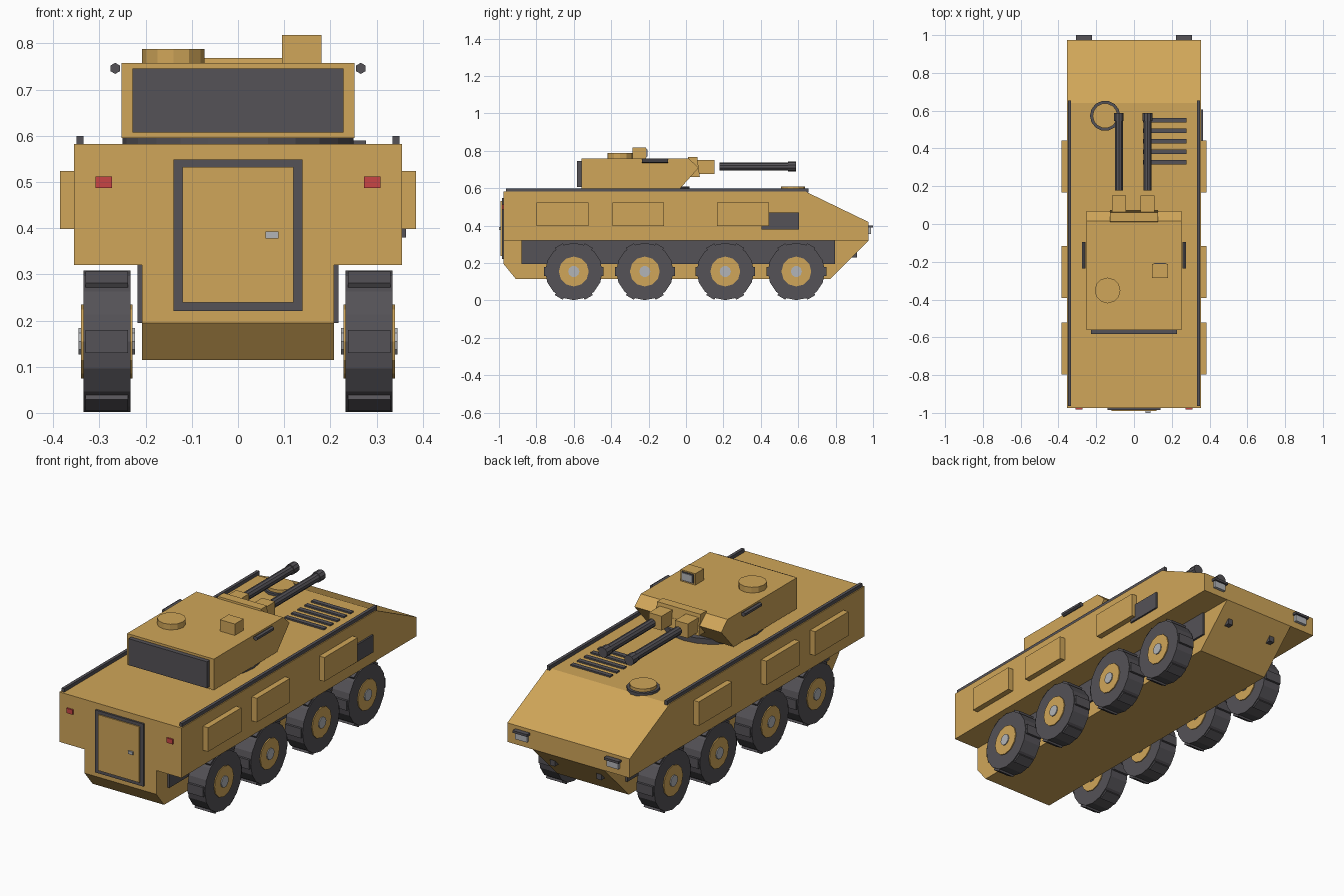
import bpy, math
from mathutils import Matrix

cube = bpy.data.objects.get("Cube")
if cube:
    bpy.data.objects.remove(cube, do_unlink=True)


def material(name, r, g, b):
    m = bpy.data.materials.new(name)
    m.use_nodes = True
    m.diffuse_color = (r, g, b, 1)
    bsdf = next(n for n in m.node_tree.nodes if n.type == 'BSDF_PRINCIPLED')
    bsdf.inputs["Base Color"].default_value = (r, g, b, 1)
    bsdf.inputs["Roughness"].default_value = 0.8
    return m


SAND = material("sand paint", 0.63, 0.38, 0.10)
DARK = material("dark grey", 0.09, 0.085, 0.095)
SILVER = material("light grey", 0.45, 0.46, 0.48)
RED = material("red lamp", 0.58, 0.06, 0.06)


def make(name, verts, faces, mat):
    mesh = bpy.data.meshes.new(name)
    mesh.from_pydata(verts, [], faces)
    mesh.materials.append(mat)
    ob = bpy.data.objects.new(name, mesh)
    bpy.context.collection.objects.link(ob)
    return ob


def extrude(name, profile, x0, x1, mat):
    """Prism along x from a clockwise (y, z) profile."""
    n = len(profile)
    verts = [(x, y, z) for x in (x0, x1) for y, z in profile]
    faces = [tuple(range(n)), tuple(reversed(range(n, 2 * n)))]
    faces += [(i, i + n, (i + 1) % n + n, (i + 1) % n) for i in range(n)]
    return make(name, verts, faces, mat)


def box(name, x, y, z, mat):
    """Box from (min, max) pairs."""
    return extrude(name, [(y[0], z[0]), (y[0], z[1]), (y[1], z[1]), (y[1], z[0])],
                   x[0], x[1], mat)


def cylinder(name, axis, a0, a1, u, v, r, sides, mat):
    """Cylinder along an axis; u, v are the centre on the other two axes."""
    ring = [(u + r * math.cos(2 * math.pi * i / sides),
             v + r * math.sin(2 * math.pi * i / sides)) for i in range(sides)]
    if axis == 'x':
        return extrude(name, ring[::-1], a0, a1, mat)
    ob = extrude(name, ring[::-1], a0, a1, mat)
    if axis == 'z':   # (a, x, y) -> (x, y, a)
        ob.data.transform(Matrix(((0, 1, 0, 0), (0, 0, 1, 0), (1, 0, 0, 0), (0, 0, 0, 1))))
    else:             # (a, z, x) -> (x, a, z)
        ob.data.transform(Matrix(((0, 0, 1, 0), (1, 0, 0, 0), (0, 1, 0, 0), (0, 0, 0, 1))))
    return ob


def pair(c, half):
    return (c - half, c + half)


# Hull
extrude("upper_hull", [(-0.975, 0.32), (-0.975, 0.582), (0.64, 0.582),
                       (0.975, 0.42), (0.975, 0.32)], -0.355, 0.355, SAND)
extrude("lower_hull", [(-0.975, 0.195), (-0.975, 0.33), (0.965, 0.33), (0.975, 0.32),
                       (0.77, 0.115), (-0.91, 0.115)], -0.208, 0.208, SAND)
box("wheel_well_panels", (-0.218, 0.218), (-0.88, 0.797), (0.195, 0.322), DARK)

# Wheels with six tread lugs each
for side, s in (("right", -1), ("left", 1)):
    cx = 0.284 * s
    for n, y in enumerate((-0.6, -0.22, 0.21, 0.59)):
        tag = f"{side}_{n + 1}"
        cylinder(f"tyre_{tag}", 'x', *pair(cx, 0.051), y, 0.155, 0.153, 16, DARK)
        cylinder(f"rim_{tag}", 'x', *pair(cx, 0.056), y, 0.155, 0.08, 12, SAND)
        cylinder(f"hub_{tag}", 'x', *pair(cx, 0.061), y, 0.155, 0.03, 10, SILVER)
        for k in range(6):
            lug = box(f"tread_lug_{tag}_{k + 1}", pair(0, 0.046), (0.13, 0.16),
                      pair(0, 0.025), DARK)
            lug.data.transform(Matrix.Translation((cx, y, 0.155))
                               @ Matrix.Rotation(k * math.pi / 3, 4, 'X'))

    # Side storage boxes, roof rails and turret side tubes
    for n, y in enumerate((-0.66, -0.255, 0.305)):
        box(f"side_box_{side}_{n + 1}", sorted((0.35 * s, 0.385 * s)),
            pair(y, 0.138), (0.398, 0.524), SAND)
    box(f"roof_rail_{side}", pair(0.342 * s, 0.008), (-0.963, 0.655), (0.578, 0.6), DARK)
    cylinder(f"turret_tube_{side}", 'y', -0.235, -0.095, 0.746, 0.266 * s, 0.012, 6, DARK)

    # Lamps and tow hooks
    box(f"tail_lamp_{side}", pair(0.291 * s, 0.018), (-0.983, -0.97), (0.487, 0.512), RED)
    box(f"headlamp_{side}", pair(0.265 * s, 0.034), (0.97, 0.99), (0.355, 0.392), SILVER)
    box(f"headlamp_visor_{side}", pair(0.265 * s, 0.042), (0.97, 1.0), (0.39, 0.402), DARK)
    box(f"tow_hook_{side}", pair(0.135 * s, 0.014), (0.875, 0.915), (0.23, 0.262), DARK)

    # Guns
    gx = 0.076 * s - 0.004
    box(f"gun_sleeve_{side}", pair(gx, 0.037), (0.06, 0.152), (0.675, 0.75), SAND)
    cylinder(f"gun_barrel_{side}", 'y', 0.178, 0.58, 0.716, gx, 0.022, 10, DARK)
    cylinder(f"gun_muzzle_{side}", 'y', 0.545, 0.588, 0.716, gx, 0.027, 10, DARK)

# Side panel on the left only
box("side_panel", (0.35, 0.364), (0.405, 0.605), (0.38, 0.47), DARK)

# Door with frame and handle
box("door_frame", pair(0, 0.14), (-0.985, -0.97), (0.221, 0.549), DARK)
box("door", pair(0, 0.12), (-0.991, -0.97), (0.239, 0.532), SAND)
box("door_handle", pair(0.074, 0.014), (-1.0, -0.985), (0.378, 0.393), SILVER)

# Turret
cylinder("turret_ring", 'z', 0.575, 0.61, 0, -0.23, 0.25, 24, DARK)
extrude("turret", [(-0.56, 0.595), (-0.56, 0.758), (0.015, 0.758),
                   (0.068, 0.71), (-0.035, 0.595)], -0.252, 0.252, SAND)
box("turret_window", pair(0, 0.228), (-0.583, -0.55), (0.607, 0.746), DARK)
extrude("gun_mantlet", [(0.0, 0.66), (0.012, 0.768), (0.06, 0.768), (0.074, 0.66)],
        -0.126, 0.126, SAND)
cylinder("turret_hatch", 'z', 0.75, 0.788, -0.14, -0.352, 0.068, 12, SAND)
box("sight", pair(0.138, 0.043), (-0.285, -0.213), (0.75, 0.818), SAND)
box("sight_frame", pair(0.138, 0.035), (-0.22, -0.21), (0.764, 0.812), DARK)
box("sight_glass", pair(0.138, 0.029), (-0.215, -0.207), (0.77, 0.806), SILVER)

# Driver hatch and engine grille
cylinder("driver_hatch_ring", 'z', 0.565, 0.594, -0.153, 0.573, 0.08, 14, DARK)
cylinder("driver_hatch", 'z', 0.575, 0.61, -0.153, 0.573, 0.066, 14, SAND)
for n in range(5):
    box(f"grille_bar_{n + 1}", (0.048, 0.277), pair(0.328 + 0.0555 * n, 0.012),
        (0.575, 0.59), DARK)
